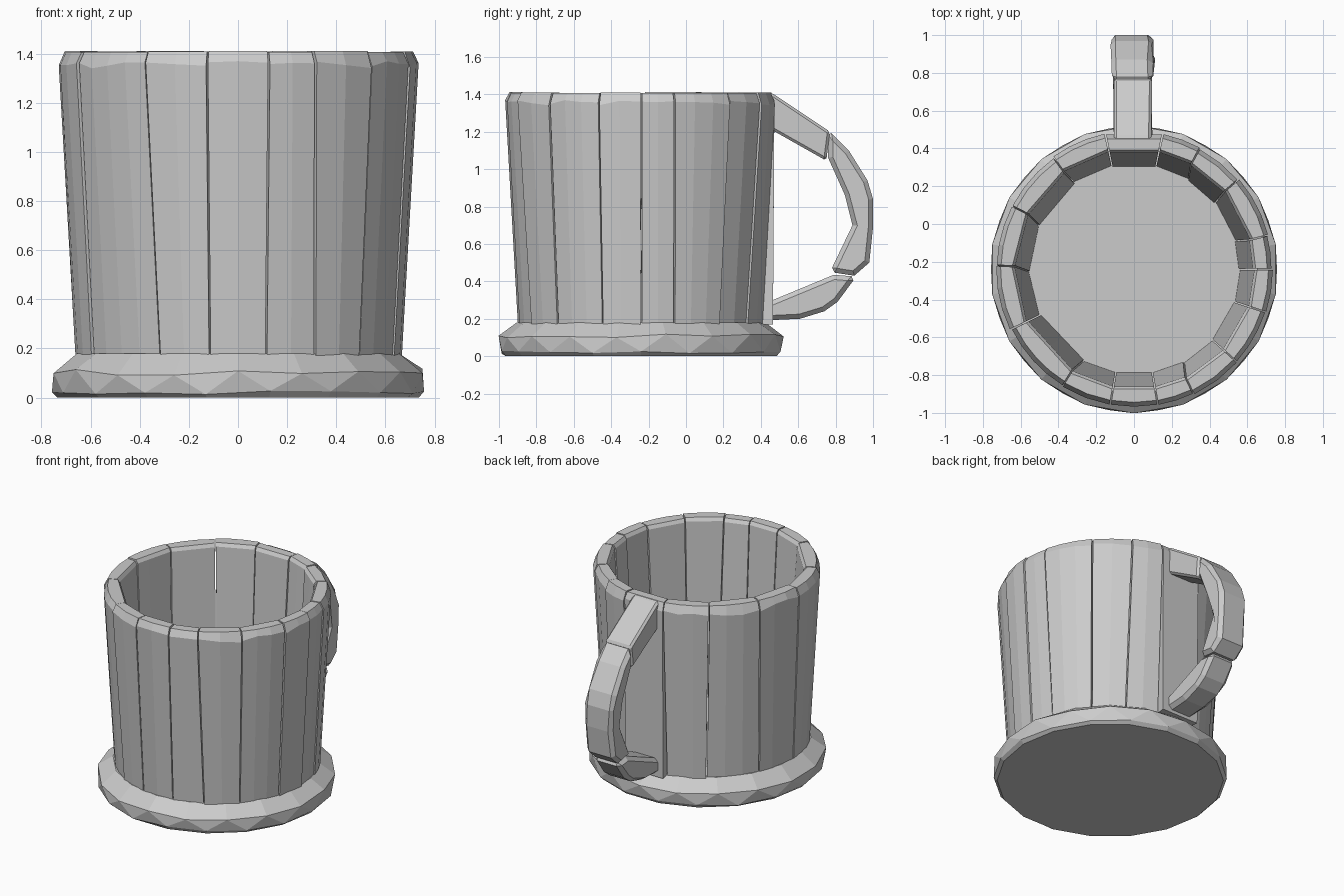
import bpy, bmesh, math, random
from mathutils import Vector

random.seed(4)
if "Cube" in bpy.data.objects:
    bpy.data.objects.remove(bpy.data.objects["Cube"])

CY = -0.24  # centre line of the cup body

grey = bpy.data.materials.new("plain grey")
grey.use_nodes = True
COLOUR = (0.6, 0.6, 0.6, 1)
grey.diffuse_color = COLOUR
grey.node_tree.nodes["Principled BSDF"].inputs["Base Color"].default_value = COLOUR


def finish(name, bm):
    bmesh.ops.recalc_face_normals(bm, faces=bm.faces[:])
    mesh = bpy.data.meshes.new(name)
    bm.to_mesh(mesh)
    bm.free()
    mesh.materials.append(grey)
    obj = bpy.data.objects.new(name, mesh)
    bpy.context.collection.objects.link(obj)
    return obj


def polar(r, a, z):
    return Vector((r * math.cos(a), CY + r * math.sin(a), z))


def jitter(amount):
    return random.uniform(-amount, amount)


# Faceted foot with zigzag edges
def build_base(sides=18):
    bm = bmesh.new()
    step = math.tau / sides
    rings = []
    for k, (r, z, wobble) in enumerate(((0.735, 0, 0), (0.757, 0.02, 0.008),
                                        (0.762, 0.105, 0.015), (0.665, 0.18, 0))):
        shift = (k // 2) * 0.5 * step
        rings.append([bm.verts.new(polar(r, i * step + shift, z + jitter(wobble)))
                      for i in range(sides)])
    for k in range(3):
        low, high = rings[k], rings[k + 1]
        for i in range(sides):
            j = (i + 1) % sides
            if k == 1:
                bm.faces.new((low[i], low[j], high[i]))
                bm.faces.new((low[j], high[j], high[i]))
            else:
                bm.faces.new((low[i], low[j], high[j], high[i]))
    bm.faces.new(rings[0])
    bm.faces.new(rings[-1])
    finish("base", bm)


# One plank of the wall: curved outside, flat inside, chipped top edge
def build_stave(name, start, end, tilt_start, tilt_end, segments, upright=False):
    bm = bmesh.new()
    push = 0 if upright else jitter(0.008)
    drop = random.uniform(0, 0.008)
    # radius, height and whether the point lies on the flat inner side
    profile = [(0.72 if upright else 0.66, 0.17, upright),
               (0.728, 1.37, upright),
               (0.705, 1.413 - drop, upright),
               (0.645, 1.413 - drop, True),
               (0.63, 1.39 - drop, True),
               (0.555, 0.17, True)]
    gap = math.radians(0.3)
    columns = []
    for s in range(segments + 1):
        f = s / segments
        column = []
        chip = random.uniform(0, 0.03)
        for k, (r, z, flat) in enumerate(profile):
            t = z / 1.41 - 0.5
            a0 = math.radians(start + tilt_start * t) + gap
            a1 = math.radians(end + tilt_end * t) - gap
            a = a0 + (a1 - a0) * f
            r += push
            if flat:
                r *= math.cos((a1 - a0) / 2) / math.cos(a - (a0 + a1) / 2)
            if k == 1:
                z -= chip
            column.append(bm.verts.new(polar(r, a, z)))
        columns.append(column)
    n = len(profile)
    for a, b in zip(columns, columns[1:]):
        for k in range(n):
            m = (k + 1) % n
            bm.faces.new((a[k], b[k], b[m], a[m]))
    bm.faces.new(columns[0])
    bm.faces.new(columns[-1])
    finish(name, bm)


# Block of the handle: side outline extruded across x, edges chamfered
def build_block(name, outline, left, right, chamfer):
    bm = bmesh.new()
    sides = [[bm.verts.new((x + jitter(0.006), y, z)) for y, z in outline]
             for x in (left, right)]
    n = len(outline)
    bm.faces.new(sides[0])
    bm.faces.new(sides[1])
    for i in range(n):
        j = (i + 1) % n
        bm.faces.new((sides[0][i], sides[0][j], sides[1][j], sides[1][i]))
    obj = finish(name, bm)
    bevel = obj.modifiers.new("chamfer", "BEVEL")
    bevel.width = chamfer
    bevel.segments = 1
    bevel.limit_method = "ANGLE"
    bevel.angle_limit = math.radians(50)


build_base()

seams = [78, 102, 125, 154, 180, 206, 240, 260, 280, 297, 318, 342, 360, 375, 400, 420]
tilts = [random.choice((-3, -1.5, 0, 1.5, 3)) for _ in seams]
tilts[0] = tilts[1] = 0
for i, start in enumerate(seams):
    nxt = (i + 1) % len(seams)
    end = seams[nxt] + (360 if nxt == 0 else 0)
    back = i == 0
    build_stave(f"stave_{i + 1}", start, end, tilts[i], tilts[nxt],
                1 if back else max(2, round((end - start) / 9)), back)

build_block("handle_top", [(0.44, 1.41), (0.47, 1.40), (0.77, 1.20),
                           (0.75, 1.045), (0.44, 1.22)], -0.105, 0.095, 0.014)
build_block("handle_grip", [(0.76, 1.21), (0.87, 1.10), (0.97, 0.94), (1.0, 0.84),
                            (1.0, 0.69), (0.98, 0.50), (0.90, 0.43), (0.77, 0.45),
                            (0.89, 0.70), (0.85, 0.86), (0.76, 1.06)], -0.12, 0.10, 0.025)
build_block("handle_bottom", [(0.91, 0.425), (0.81, 0.29), (0.74, 0.24), (0.61, 0.20),
                              (0.40, 0.19), (0.44, 0.29), (0.79, 0.435)],
            -0.105, 0.095, 0.025)
